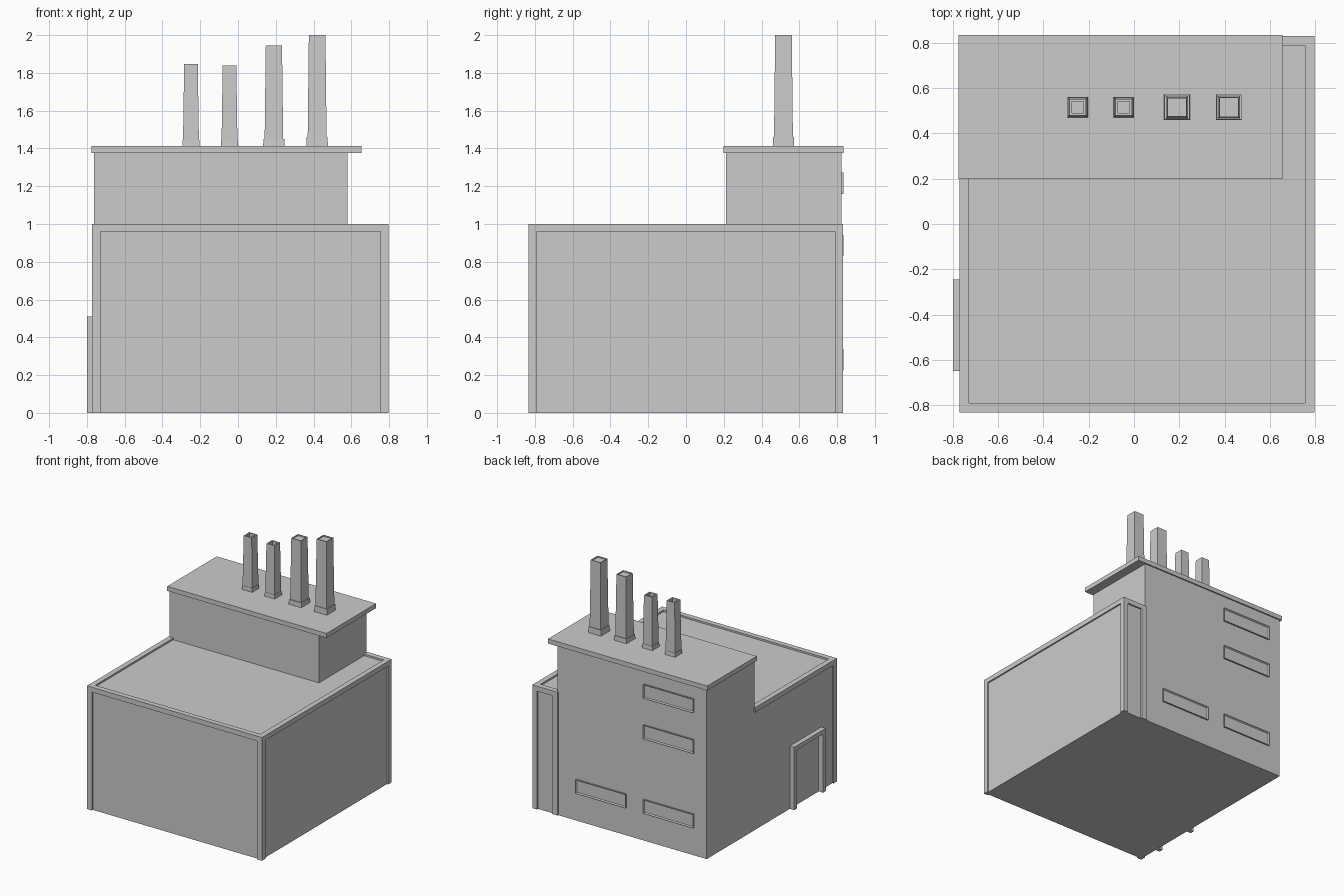
import bpy, bmesh

if "Cube" in bpy.data.objects:
    bpy.data.objects.remove(bpy.data.objects["Cube"])


def make(name, bm):
    bmesh.ops.recalc_face_normals(bm, faces=bm.faces)
    me = bpy.data.meshes.new(name)
    bm.to_mesh(me)
    bm.free()
    ob = bpy.data.objects.new(name, me)
    bpy.context.collection.objects.link(ob)
    return ob


def add_box(bm, x0, x1, y0, y1, z0, z1):
    vs = bmesh.ops.create_cube(bm, size=1)["verts"]
    for v in vs:
        v.co.x = x1 if v.co.x > 0 else x0
        v.co.y = y1 if v.co.y > 0 else y0
        v.co.z = z1 if v.co.z > 0 else z0


def boxes(name, *dims):
    bm = bmesh.new()
    for d in dims:
        add_box(bm, *d)
    return make(name, bm)


def window(name, x0, x1, z0, z1):
    # shallow surround with a sunken pane on the back face
    bm = bmesh.new()
    add_box(bm, x0, x1, 0.815, 0.835, z0, z1)
    bm.normal_update()
    back = [f for f in bm.faces if f.normal.y > 0.9]
    bmesh.ops.inset_region(bm, faces=back, thickness=0.011)
    for v in back[0].verts:
        v.co.y -= 0.009
    make(name, bm)


def chimney(name, cx, cy, rings):
    # square rings (half width, height) skinned from bottom to the flue floor
    bm = bmesh.new()
    loops = []
    for h, z in rings:
        loops.append([bm.verts.new((cx + sx * h, cy + sy * h, z))
                      for sx, sy in ((-1, -1), (1, -1), (1, 1), (-1, 1))])
    for a, b in zip(loops, loops[1:]):
        for i in range(4):
            j = (i + 1) % 4
            bm.faces.new((a[i], a[j], b[j], b[i]))
    bm.faces.new(loops[0][::-1])
    bm.faces.new(loops[-1])
    make(name, bm)


# main hall, slightly sunk behind its frame
XL, XR, YF, YB, W = -0.772, 0.798, -0.833, 0.831, 0.043
boxes("hall_walls", (-0.761, 0.786, -0.821, 0.819, 0, 0.986))

# corner posts
boxes("hall_posts",
      (XL, XL + W, YF, YF + W, 0, 1),
      (XR - W, XR, YF, YF + W, 0, 1),
      (XR - W, XR, YB - W, YB, 0, 1),
      (0.57, 0.62, YB - W, YB, 0, 1))

# parapet between the posts
boxes("hall_parapet",
      (XL + W, XR - W, YF, YF + W, 0.96, 1),
      (XR - W, XR, YF + W, YB - W, 0.96, 1),
      (0.62, XR - W, YB - W, YB, 0.96, 1),
      (XL, XL + W, YF + W, 0.215, 0.96, 1))

# rear tower and its overhanging roof
boxes("tower", (-0.762, 0.579, 0.211, 0.823, 0, 1.375))
boxes("tower_roof", (-0.775, 0.655, 0.199, 0.834, 1.375, 1.412))

# back windows
for i, (x0, z0) in enumerate([(-0.65, 1.16), (-0.65, 0.83), (-0.65, 0.225), (-0.042, 0.225)]):
    window(f"back_window_{i + 1}", x0, x0 + 0.45, z0, z0 + 0.112)

# door surround on the left wall
boxes("door_frame",
      (-0.8, -0.755, -0.65, -0.615, 0, 0.475),
      (-0.8, -0.755, -0.28, -0.245, 0, 0.475),
      (-0.8, -0.755, -0.65, -0.245, 0.475, 0.51))

# chimneys: centre x, base half width, collar height, top half width, top, flue half width, depth
stacks = [(-0.249, 0.046, 1.445, 0.036, 1.848, 0.025, 0.1),
          (-0.045, 0.046, 1.445, 0.036, 1.838, 0.025, 0.1),
          (0.19, 0.057, 1.449, 0.043, 1.945, 0.039, 0.01),
          (0.419, 0.057, 1.46, 0.044, 2.0, 0.04, 0.01)]
for i, (cx, b, zc, t, zt, fl, d) in enumerate(stacks):
    s = t + 0.008
    chimney(f"chimney_{i + 1}", cx, 0.516,
            [(b, 1.41), (b - 0.002, zc), (s - 0.002, zc), (t, zt), (fl, zt), (fl, zt - d)])
